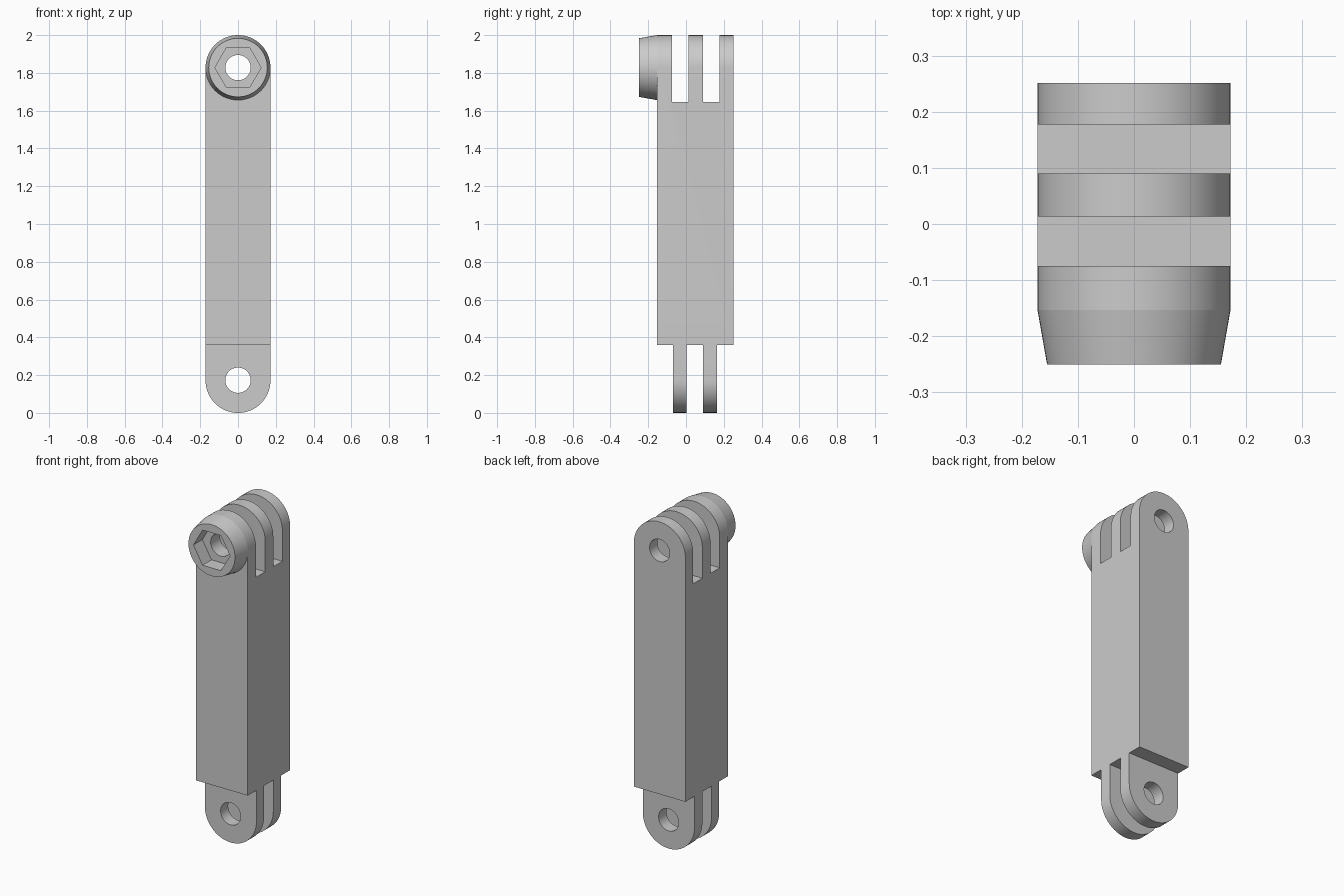
import bpy, bmesh, math

if "Cube" in bpy.data.objects:
    bpy.data.objects.remove(bpy.data.objects["Cube"])

W = 0.172            # half width and end radius
TOP, BOT = 1.828, 0.173   # hinge axis heights
FRONT, BACK = -0.153, 0.251
HOLE = 0.067

grey = bpy.data.materials.new("light_grey")
grey.diffuse_color = (0.6, 0.6, 0.6, 1)
grey.use_nodes = True
grey.node_tree.nodes["Principled BSDF"].inputs["Base Color"].default_value = grey.diffuse_color


def arc(radius, cz, start, end, n):
    """Points in the x-z plane from start to end angle (degrees)."""
    return [(radius * math.cos(a), cz + radius * math.sin(a))
            for a in (math.radians(start + (end - start) * i / n) for i in range(n + 1))]


def circle(radius, cz, n):
    return arc(radius, cz, 0, 360, n)[:-1]


def prism(name, y0, pts0, y1, pts1=None):
    """Loft between two matching x-z outlines at y0 and y1."""
    bm = bmesh.new()
    a = [bm.verts.new((x, y0, z)) for x, z in pts0]
    b = [bm.verts.new((x, y1, z)) for x, z in (pts1 or pts0)]
    bm.faces.new(a)
    bm.faces.new(b[::-1])
    n = len(a)
    for i in range(n):
        j = (i + 1) % n
        bm.faces.new((a[i], b[i], b[j], a[j]))
    bmesh.ops.recalc_face_normals(bm, faces=bm.faces)
    mesh = bpy.data.meshes.new(name)
    bm.to_mesh(mesh)
    bm.free()
    mesh.materials.append(grey)
    ob = bpy.data.objects.new(name, mesh)
    bpy.context.collection.objects.link(ob)
    return ob


def activate(ob):
    bpy.ops.object.select_all(action='DESELECT')
    ob.select_set(True)
    bpy.context.view_layer.objects.active = ob


def cut(ob, cutter):
    cutter.hide_render = True
    mod = ob.modifiers.new("cut", 'BOOLEAN')
    mod.operation = 'DIFFERENCE'
    mod.solver = 'EXACT'
    mod.object = cutter
    activate(ob)
    bpy.ops.object.modifier_apply(modifier=mod.name)
    bpy.data.objects.remove(cutter)


# Bar with rounded top, slotted into three prongs
bar = prism("bar", FRONT, [(-W, 0.36), (W, 0.36)] + arc(W, TOP, 0, 180, 32), BACK)
for y0, y1 in ((-0.075, 0.013), (0.09, 0.177)):
    cut(bar, prism("slot_cutter", y0, [(-0.3, 1.645), (0.3, 1.645), (0.3, 2.2), (-0.3, 2.2)], y1))
cut(bar, prism("hole_cutter", -0.4, circle(HOLE, TOP, 48), 0.4))

# Tapered nut boss with hexagonal pocket and through hole
boss = prism("nut_boss", -0.25, circle(0.155, TOP, 64), FRONT, circle(W, TOP, 64))
cut(boss, prism("hex_cutter", -0.4, circle(0.122, TOP, 6), -0.165))
cut(boss, prism("hole_cutter", -0.4, circle(HOLE, TOP, 48), 0.4))

# Two lower prongs with rounded ends
parts = [bar, boss]
for name, y0, y1 in (("lower_prong_front", -0.07, 0.002), ("lower_prong_back", 0.09, 0.165)):
    prong = prism(name, y0, [(W, 0.36), (-W, 0.36)] + arc(W, W, 180, 360, 32), y1)
    cut(prong, prism("hole_cutter", -0.4, circle(HOLE, BOT, 48), 0.4))
    parts.append(prong)

for ob in parts:
    activate(ob)
    bpy.ops.object.shade_smooth_by_angle(angle=math.radians(30))
